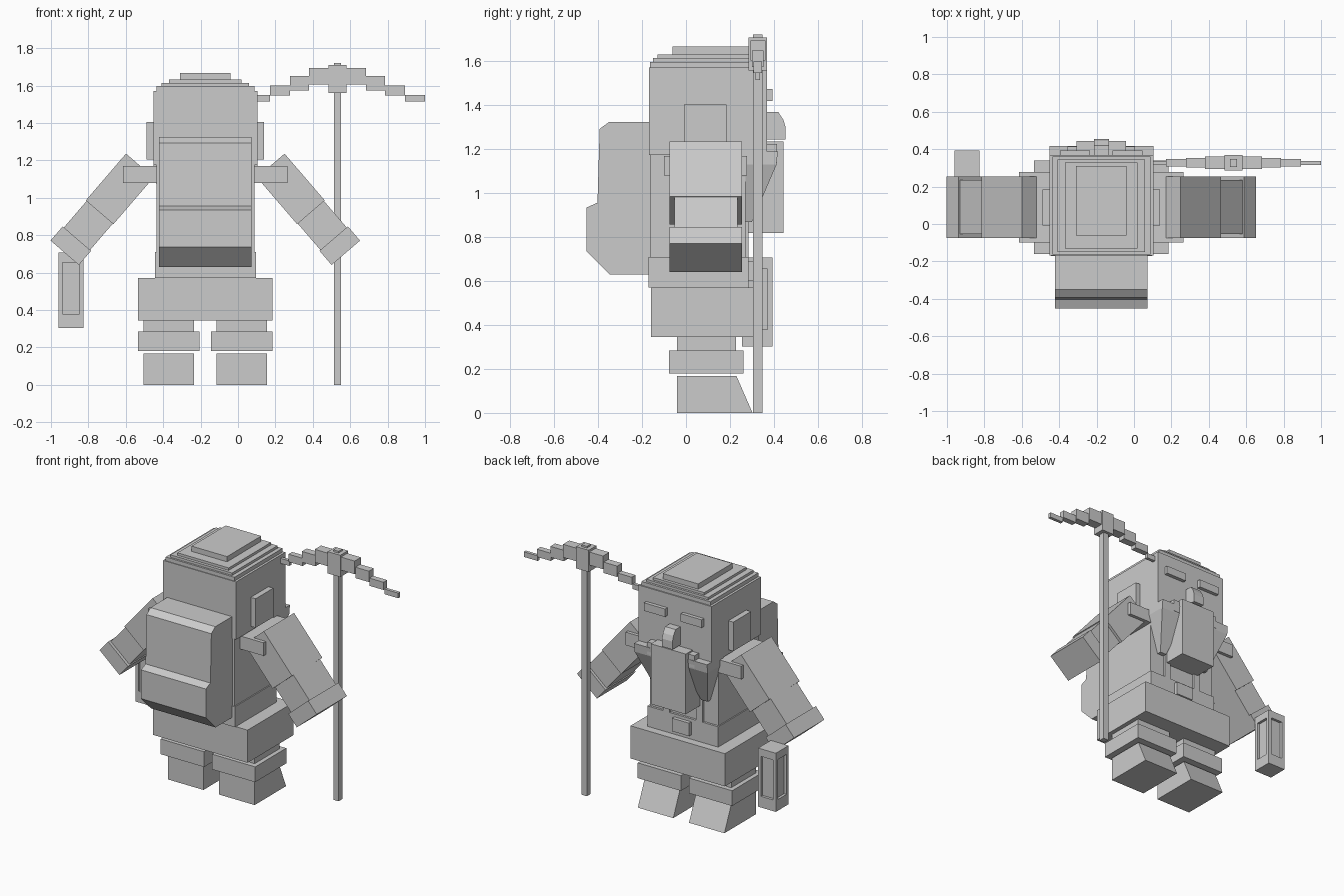
import bpy, bmesh, math
from mathutils import Matrix, Vector

if "Cube" in bpy.data.objects:
    bpy.data.objects.remove(bpy.data.objects["Cube"])

CX = -0.175  # symmetry plane of the figure

stone = bpy.data.materials.new("plain_grey")
stone.diffuse_color = (0.6, 0.6, 0.6, 1)
stone.use_nodes = True
stone.node_tree.nodes["Principled BSDF"].inputs["Base Color"].default_value = stone.diffuse_color


def finish(name, bm):
    bmesh.ops.recalc_face_normals(bm, faces=bm.faces[:])
    me = bpy.data.meshes.new(name)
    bm.to_mesh(me)
    bm.free()
    me.materials.append(stone)
    ob = bpy.data.objects.new(name, me)
    bpy.context.collection.objects.link(ob)
    return ob


def box(name, x, y, z):
    """Box from (min, max) ranges."""
    bm = bmesh.new()
    bmesh.ops.create_cube(bm, size=1)
    for v in bm.verts:
        v.co = [r[0] if c < 0 else r[1] for c, r in zip(v.co, (x, y, z))]
    return finish(name, bm)


def tilted(name, cx, cz, width, length, y, angle):
    """Box turned about the y axis."""
    bm = bmesh.new()
    bmesh.ops.create_cube(bm, size=1)
    rot = Matrix.Rotation(angle, 3, 'Y')
    mid = Vector((cx, (y[0] + y[1]) / 2, cz))
    for v in bm.verts:
        v.co = rot @ Vector((v.co.x * width, v.co.y * (y[1] - y[0]), v.co.z * length)) + mid
    return finish(name, bm)


def extrude_x(name, x, profile):
    """Side profile of (y, z) points extruded along x."""
    bm = bmesh.new()
    face = bm.faces.new([bm.verts.new((x[0], y, z)) for y, z in profile])
    new = bmesh.ops.extrude_face_region(bm, geom=[face])["geom"]
    for v in new:
        if isinstance(v, bmesh.types.BMVert):
            v.co.x = x[1]
    return finish(name, bm)


def span(half):
    return (CX - half, CX + half)


def side_range(s, a, b):
    """Range at distances a..b from the symmetry plane on side s."""
    return tuple(sorted((CX + s * a, CX + s * b)))


# Head and stepped crown
box("head", span(0.278), (-0.168, 0.368), (1.175, 1.572))
box("crown_lower", span(0.262), (-0.163, 0.36), (1.57, 1.598))
box("crown_middle", span(0.235), (-0.15, 0.345), (1.595, 1.615))
box("crown_upper", span(0.195), (-0.13, 0.33), (1.61, 1.632))
box("crown_top", span(0.135), (-0.062, 0.31), (1.63, 1.668))

# Torso and hips
box("torso", span(0.262), (-0.165, 0.27), (0.70, 1.18))
box("belly", span(0.27), (-0.17, 0.285), (0.57, 0.71))
box("hips", span(0.36), (-0.16, 0.34), (0.345, 0.57))
box("buckle", span(0.065), (0.27, 0.31), (0.60, 0.69))

# Backpack with bulging lower pocket
extrude_x("backpack", span(0.247), [
    (-0.16, 1.325), (-0.35, 1.325), (-0.393, 1.293), (-0.403, 0.957),
    (-0.453, 0.935), (-0.453, 0.737), (-0.347, 0.63), (-0.16, 0.63)])

# Nose, moustache and beard
extrude_x("nose", span(0.04), [
    (0.36, 1.37), (0.42, 1.37), (0.443, 1.335), (0.454, 1.30), (0.454, 1.245), (0.36, 1.245)])
box("moustache", span(0.18), (0.30, 0.415), (1.14, 1.225))
box("beard", span(0.133), (0.25, 0.443), (0.82, 1.235))


def side_beard(s):
    """Tapered lock narrowing downward and toward the chest."""
    bm = bmesh.new()
    rings = []
    for a, b, y0, y1, z in ((0.08, 0.278, 0.24, 0.418, 1.19),
                            (0.08, 0.278, 0.24, 0.412, 1.13),
                            (0.15, 0.20, 0.24, 0.30, 0.87)):
        rings.append([bm.verts.new((CX + s * a, y0, z)), bm.verts.new((CX + s * b, y0, z)),
                      bm.verts.new((CX + s * b, y1, z)), bm.verts.new((CX + s * a, y1, z))])
    for lo, hi in zip(rings, rings[1:]):
        for i in range(4):
            bm.faces.new((lo[i], lo[(i + 1) % 4], hi[(i + 1) % 4], hi[i]))
    bm.faces.new(rings[0])
    bm.faces.new(rings[-1])
    finish("side_beard", bm)


# Mirrored parts: face details, arms and legs
tilt = math.radians(40.7)
for s in (-1, 1):
    side_beard(s)
    box("eye", side_range(s, 0.06, 0.22), (0.35, 0.393), (1.42, 1.475))
    box("ear", side_range(s, 0.27, 0.315), (-0.008, 0.185), (1.205, 1.405))
    box("suspender", side_range(s, 0.10, 0.15), (0.26, 0.285), (0.70, 1.15))
    box("shoulder_strap", side_range(s, 0.25, 0.44), (-0.10, 0.278), (1.08, 1.17))
    for name, d, z, w, l, y in (
            ("upper_arm", 0.4575, 1.0475, 0.195, 0.33, (-0.075, 0.255)),
            ("forearm", 0.625, 0.852, 0.185, 0.19, (-0.053, 0.235)),
            ("hand", 0.719, 0.744, 0.20, 0.10, (-0.075, 0.255))):
        tilted(name, CX + s * d, z, w, l, y, -s * tilt)
    box("leg", side_range(s, 0.06, 0.33), (-0.04, 0.228), (0.28, 0.35))
    box("trouser_cuff", side_range(s, 0.03, 0.36), (-0.077, 0.262), (0.18, 0.285))
    extrude_x("boot", side_range(s, 0.06, 0.33), [
        (-0.04, 0), (0.303, 0), (0.23, 0.167), (-0.04, 0.167)])

# Lantern: glass core, caps and corner posts
LX, LY = (-0.96, -0.825), (0.255, 0.393)
box("lantern_glass", (LX[0] + 0.018, LX[1] - 0.018), (LY[0] + 0.018, LY[1] - 0.018), (0.37, 0.66))
box("lantern_base", LX, LY, (0.303, 0.38))
box("lantern_cap", LX, LY, (0.655, 0.707))
for x in (LX[0], LX[1] - 0.022):
    for y in (LY[0], LY[1] - 0.022):
        box("lantern_post", (x, x + 0.022), (y, y + 0.022), (0.375, 0.66))

# Pickaxe: handle, socket and stepped curved blades
PX, PY = 0.532, 0.327
box("pick_handle", (PX - 0.02, PX + 0.02), (PY - 0.021, PY + 0.021), (0, 1.722))
box("pick_socket", (PX - 0.048, PX + 0.048), (PY - 0.042, PY + 0.042), (1.56, 1.71))
steps = ((0.045, 0.152, 1.605, 1.695, 0.034), (0.152, 0.255, 1.575, 1.65, 0.026),
         (0.255, 0.362, 1.547, 1.60, 0.02), (0.362, 0.468, 1.515, 1.55, 0.011))
for s in (-1, 1):
    for a, b, z0, z1, t in steps:
        box("pick_blade", tuple(sorted((PX + s * a, PX + s * b))), (PY - t, PY + t), (z0, z1))
